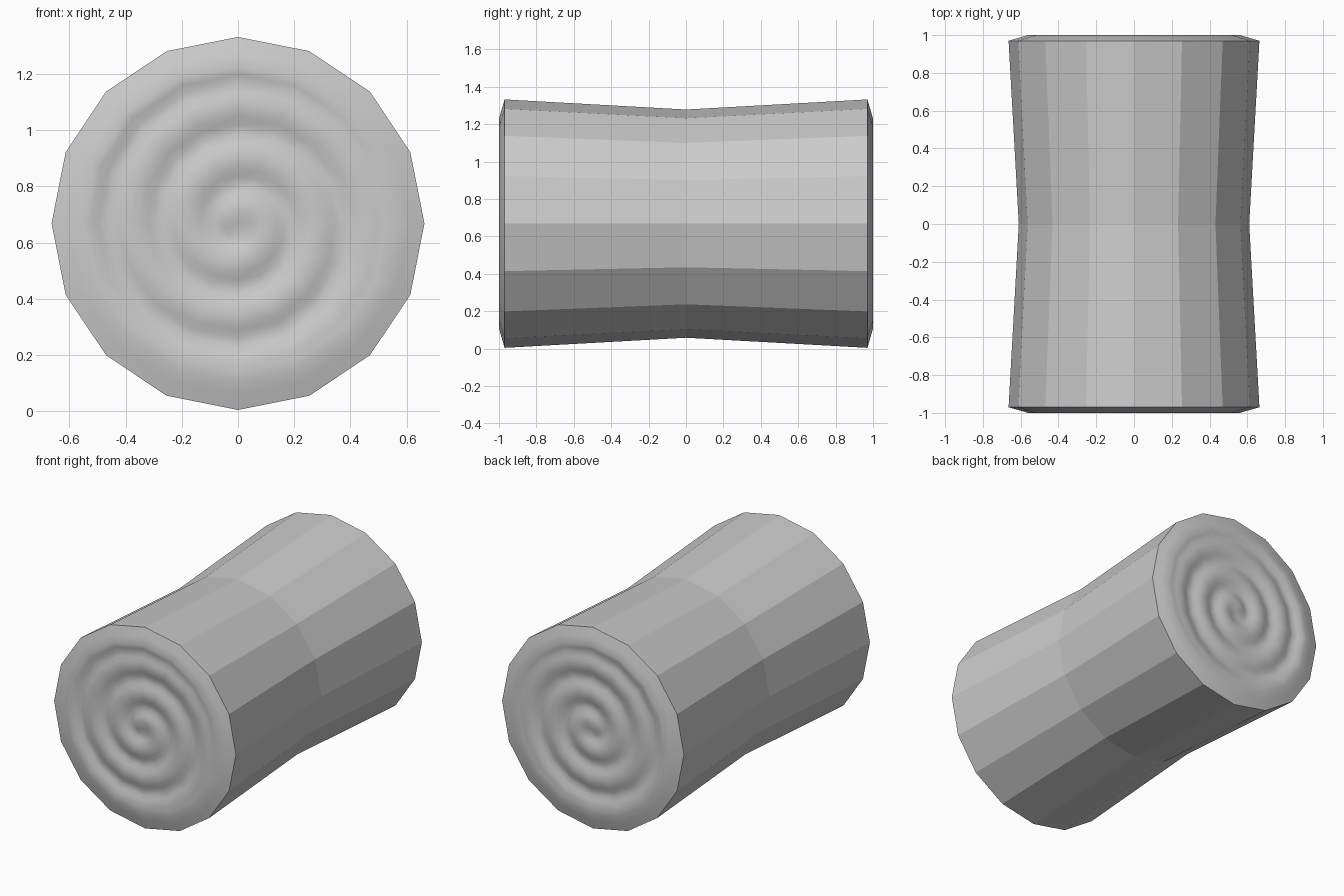
import bpy, bmesh, math

if "Cube" in bpy.data.objects:
    bpy.data.objects.remove(bpy.data.objects["Cube"])

SIDES = 16
RIM, WAIST, CZ = 0.664, 0.61, 0.668
RIM_Y, END_Y = 0.97, 1.0
PITCH, DEPTH = 0.19, 0.022


def make_object(name, bm):
    bmesh.ops.recalc_face_normals(bm, faces=bm.faces)
    mesh = bpy.data.meshes.new(name)
    bm.to_mesh(mesh)
    bm.free()
    obj = bpy.data.objects.new(name, mesh)
    bpy.context.collection.objects.link(obj)
    return obj


def ring(bm, r, y_of):
    verts = []
    for i in range(SIDES):
        # angle runs from the top towards -x
        a = 2 * math.pi * i / SIDES
        verts.append(bm.verts.new((-r * math.sin(a), y_of(r, i / SIDES), CZ + r * math.cos(a))))
    return verts


def bridge(bm, a, b, smooth):
    for i in range(SIDES):
        j = (i + 1) % SIDES
        bm.faces.new((a[i], a[j], b[j], b[i])).smooth = smooth


def end_height(r, turn):
    # rounded shoulder outside, spiral groove winding inwards
    if r > 0.56:
        return RIM_Y + (END_Y - RIM_Y) * (RIM - r) / (RIM - 0.56)
    phase = (0.52 - r) / PITCH - turn
    wave = 0.5 + 0.5 * math.cos(2 * math.pi * phase)
    fade = min(1.0, (0.56 - r) / 0.08)
    return END_Y - DEPTH * wave ** 1.5 * fade


# rolled body, pinched at the middle
bm = bmesh.new()
rings = [ring(bm, r, lambda _r, _t, y=y: y)
         for r, y in ((RIM, -RIM_Y), (WAIST, 0), (RIM, RIM_Y))]
for a, b in zip(rings, rings[1:]):
    bridge(bm, a, b, False)
make_object("bale_body", bm)

# spiral ends, mirrored front to back
for name, s in (("front_spiral_end", -1), ("back_spiral_end", 1)):
    bm = bmesh.new()
    radii = [RIM, 0.61] + [0.56 - 0.03 * k for k in range(18)]
    rings = [ring(bm, r, lambda r, t: s * end_height(r, t)) for r in radii]
    for a, b in zip(rings, rings[1:]):
        bridge(bm, a, b, True)
    centre = bm.verts.new((0, s * (END_Y - DEPTH / 2), CZ))
    for i in range(SIDES):
        bm.faces.new((rings[-1][i], rings[-1][(i + 1) % SIDES], centre)).smooth = True
    obj = make_object(name, bm)
    # open discs: make the faces look outwards
    if sum(p.normal.y for p in obj.data.polygons) * s < 0:
        obj.data.flip_normals()
